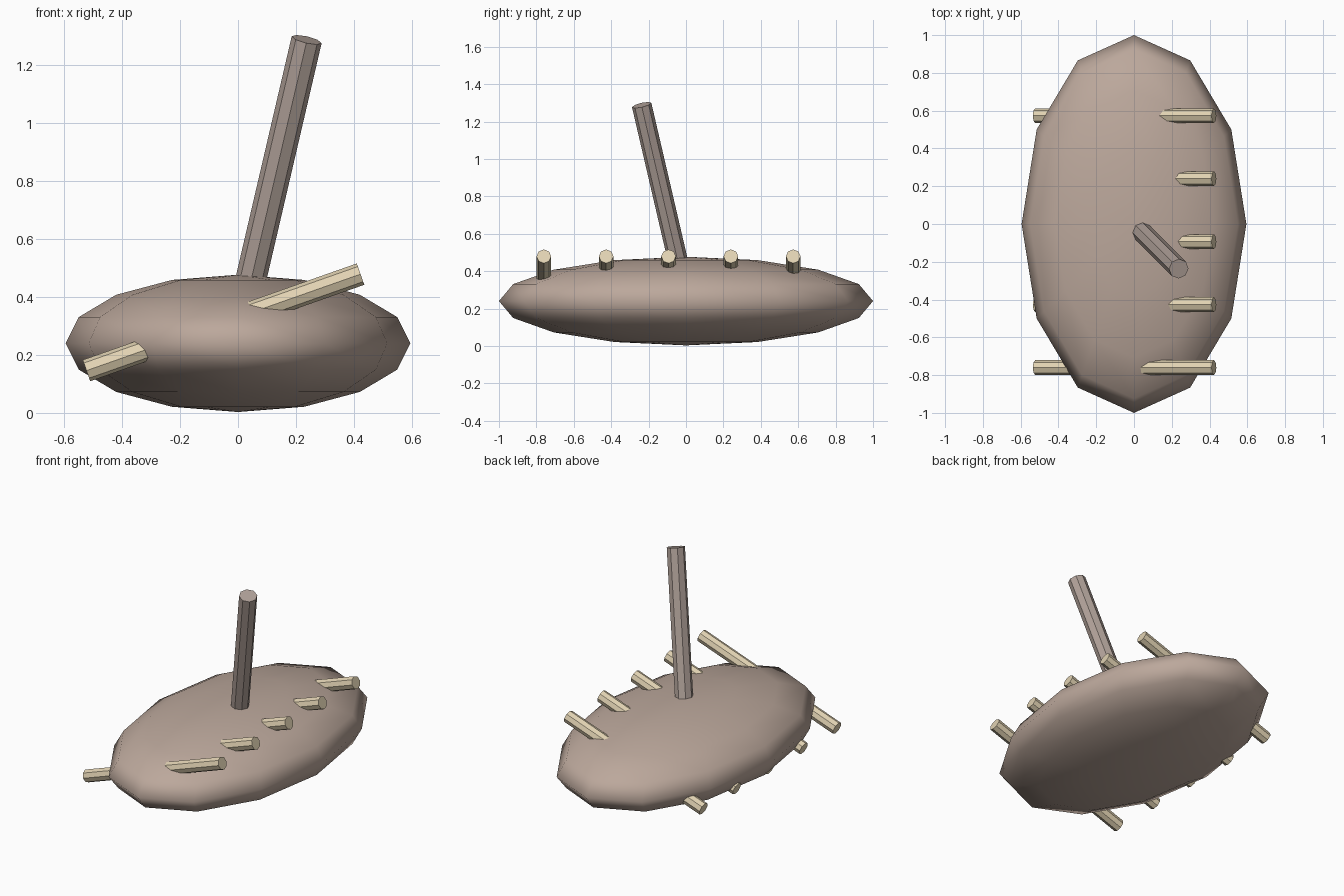
import bpy
import math
from mathutils import Vector

if "Cube" in bpy.data.objects:
    bpy.data.objects.remove(bpy.data.objects["Cube"])


def material(name, color):
    m = bpy.data.materials.new(name)
    m.diffuse_color = (*color, 1)
    m.use_nodes = True
    m.node_tree.nodes["Principled BSDF"].inputs["Base Color"].default_value = m.diffuse_color
    return m


hull_mat = material("hull_brown", (0.50, 0.39, 0.33))
mast_mat = material("mast_brown", (0.44, 0.36, 0.32))
wood_mat = material("pale_wood", (0.76, 0.65, 0.45))


def rod(name, start, end, radius, mat):
    """Eight-sided flat-shaded rod between two points."""
    a, b = Vector(start), Vector(end)
    d = b - a
    bpy.ops.mesh.primitive_cylinder_add(vertices=8, radius=radius,
                                        depth=d.length, location=(a + b) / 2)
    ob = bpy.context.object
    ob.name = name
    # tilt from vertical, then turn to heading
    ob.rotation_euler = (0, math.acos(d.z / d.length), math.atan2(d.y, d.x))
    ob.data.materials.append(mat)
    return ob


# Flattened oval body
bpy.ops.mesh.primitive_uv_sphere_add(segments=12, ring_count=8, radius=1,
                                     location=(0, 0, 0.24))
body = bpy.context.object
body.name = "body"
body.scale = (0.595, 1.0, 0.237)
bpy.ops.object.transform_apply(location=False, rotation=False, scale=True)
bpy.ops.object.shade_smooth()
body.data.materials.append(hull_mat)

# Leaning mast rooted inside the body
rod("mast", (0, 0, 0.27), (0.237, -0.237, 1.288), 0.053, mast_mat)

# Five slanted pegs running right through the body
for i in range(5):
    y = -0.76 + i / 3
    rod(f"peg_{i + 1}", (-0.523, y, 0.146), (0.423, y, 0.479), 0.039, wood_mat)
